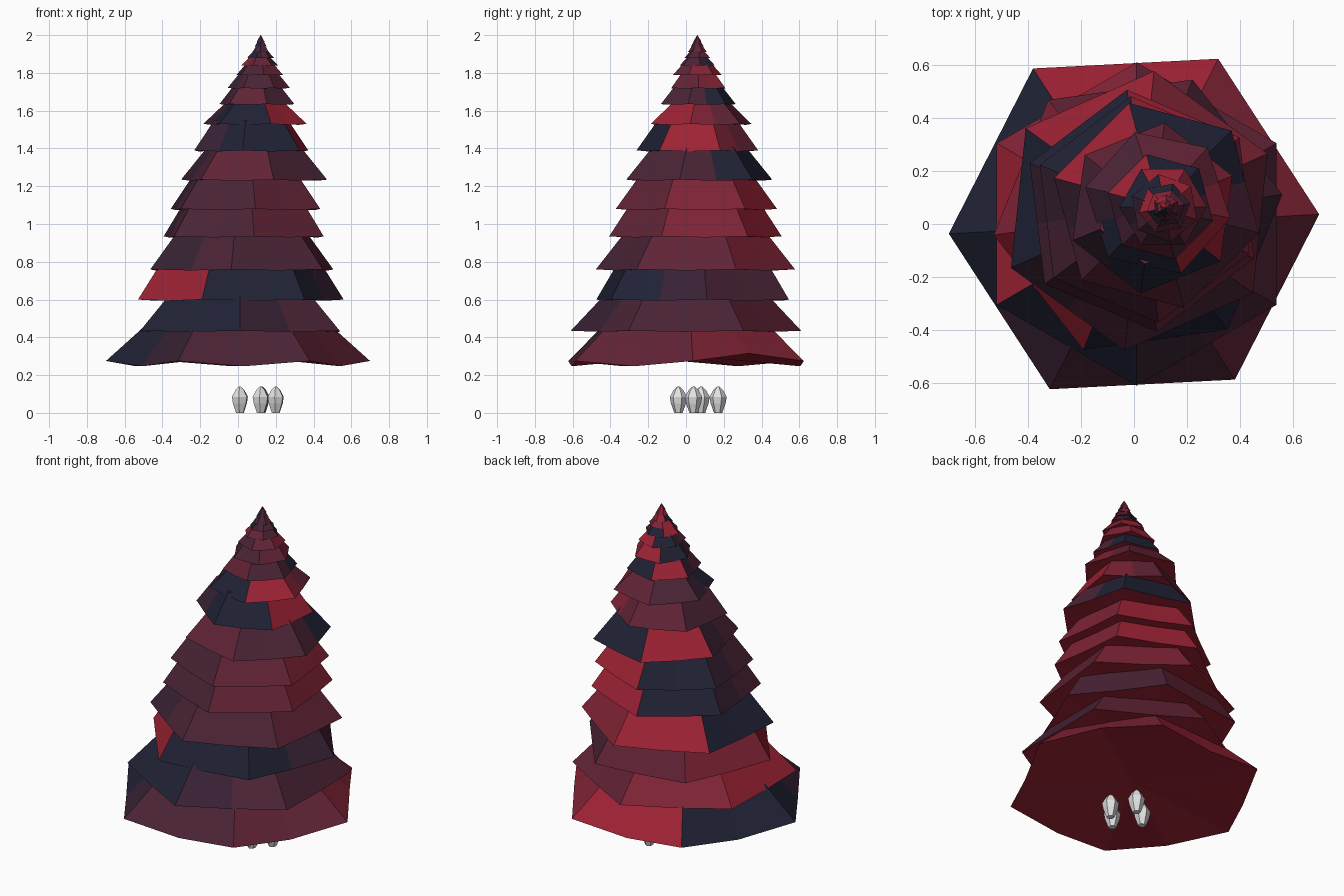
import bpy, bmesh, math

if "Cube" in bpy.data.objects:
    bpy.data.objects.remove(bpy.data.objects["Cube"])


def lin(c):
    c /= 255
    return c / 12.92 if c <= 0.04045 * 255 / 255 else ((c + 0.055) / 1.055) ** 2.4


def material(name, r, g, b):
    m = bpy.data.materials.new(name)
    m.diffuse_color = (lin(r), lin(g), lin(b), 1)
    m.use_nodes = True
    m.node_tree.nodes["Principled BSDF"].inputs["Base Color"].default_value = m.diffuse_color
    return m


# colour ramp running round each tier, from navy to red
RAMP = [material("navy", 32, 34, 53), material("dark plum", 56, 33, 51),
        material("plum", 74, 35, 53), material("wine", 97, 35, 53),
        material("crimson", 128, 35, 53), material("red", 158, 34, 52)]
WHITE = material("white", 225, 225, 225)


def finish(bm, name, mats):
    bmesh.ops.recalc_face_normals(bm, faces=bm.faces)
    me = bpy.data.meshes.new(name)
    bm.to_mesh(me)
    bm.free()
    for m in mats:
        me.materials.append(m)
    ob = bpy.data.objects.new(name, me)
    bpy.context.collection.objects.link(ob)
    return ob


def tier(name, cx, cy, z, r, z_top, r_top, seam, way, sag, bands, lift):
    """Hexagonal skirt with folded edge midpoints, coloured round from its seam."""
    bm = bmesh.new()
    low, high = [], []
    for i in range(12):
        a = math.radians(seam + way * 30 * i)
        k = math.cos(math.pi / 6) if i % 2 else 1
        dz = -sag if i % 2 else 0
        if i == 9:
            dz = lift                     # hem curls up on one side
        ca, sa = math.cos(a), math.sin(a)
        low.append(bm.verts.new((cx + r * k * ca, cy + r * k * sa, z + dz)))
        high.append(bm.verts.new((cx + r_top * k * ca, cy + r_top * k * sa, z_top)))
    under = bm.verts.new((cx, cy, z + sag))
    for i in range(12):
        j = (i + 1) % 12
        f = bm.faces.new((low[i], low[j], high[j], high[i]))
        f.material_index = int(bands[i])
        f = bm.faces.new((low[j], low[i], under))
        f.material_index = 5
    bm.faces.new(high).material_index = 3
    finish(bm, name, RAMP)


# colour orders of the twelve panels, counted from the seam
A, B, C, D = "001222334455", "000122334455", "000222332155", "000122333455"
# tiers: centre x, centre y, hem z, radius, seam angle, winding, colour order
TIERS = [
    (0.00, 0.00, 0.275, 0.70, 123, 1, B),
    (0.01, 0.00, 0.435, 0.61, 210, 1, A),
    (0.015, 0.035, 0.60, 0.55, 248, 1, B),
    (0.02, 0.05, 0.76, 0.53, 144, 1, A),
    (0.03, 0.05, 0.935, 0.46, 97, 1, A),
    (0.04, 0.055, 1.08, 0.43, 97, 1, A),
    (0.085, 0.07, 1.235, 0.40, 105, -1, C),
    (0.07, 0.06, 1.39, 0.325, 322, -1, D),
    (0.09, 0.08, 1.53, 0.28, 288, -1, D),
    (0.10, 0.065, 1.635, 0.205, 105, -1, C),
    (0.11, 0.065, 1.72, 0.165, 120, 1, A),
    (0.115, 0.06, 1.79, 0.13, 100, 1, A),
    (0.115, 0.06, 1.84, 0.098, 130, -1, D),
    (0.12, 0.06, 1.88, 0.072, 190, 1, A),
    (0.12, 0.06, 1.91, 0.050, 150, 1, A),
    (0.12, 0.06, 1.94, 0.034, 205, 1, A),
    (0.12, 0.06, 1.965, 0.022, 160, 1, A),
]
for n, (cx, cy, z, r, seam, way, bands) in enumerate(TIERS):
    if n + 1 < len(TIERS):
        nx, ny, nz, nr = TIERS[n + 1][:4]
        # stay inside the next tier's hem, then run on a little under it
        r_next = min(r - (nz - z) * 0.6,
                     0.865 * nr - 0.6 * math.hypot(nx - cx, ny - cy))
        z_top = z + (nz - z) * 1.12
        r_top = r + (r_next - r) * 1.12
    else:
        z_top, r_top = 2.0, 0.001
    sag = 0.028 if n == 0 else 0.006 * min(1, r * 3)
    tier(f"skirt_tier_{n + 1}", cx, cy, z, r, z_top, r_top, seam, way, sag,
         bands, 0.04 if n == 0 else -sag)

# feet: four faceted white gems
PROFILE = [(0.0, 0.022), (0.05, 0.040), (0.085, 0.046), (0.122, 0.025), (0.14, 0.005)]
for n, (x, y) in enumerate([(0.01, 0.08), (0.12, -0.04), (0.125, 0.17), (0.2, 0.04)]):
    bm = bmesh.new()
    rings = [[bm.verts.new((x + r * math.cos(math.tau * i / 6 + 0.4),
                            y + r * math.sin(math.tau * i / 6 + 0.4), z))
              for i in range(6)] for z, r in PROFILE]
    for a, b in zip(rings, rings[1:]):
        for i in range(6):
            j = (i + 1) % 6
            bm.faces.new((a[i], a[j], b[j], b[i]))
    bm.faces.new(rings[0])
    bm.faces.new(rings[-1])
    finish(bm, f"foot_{n + 1}", [WHITE])
